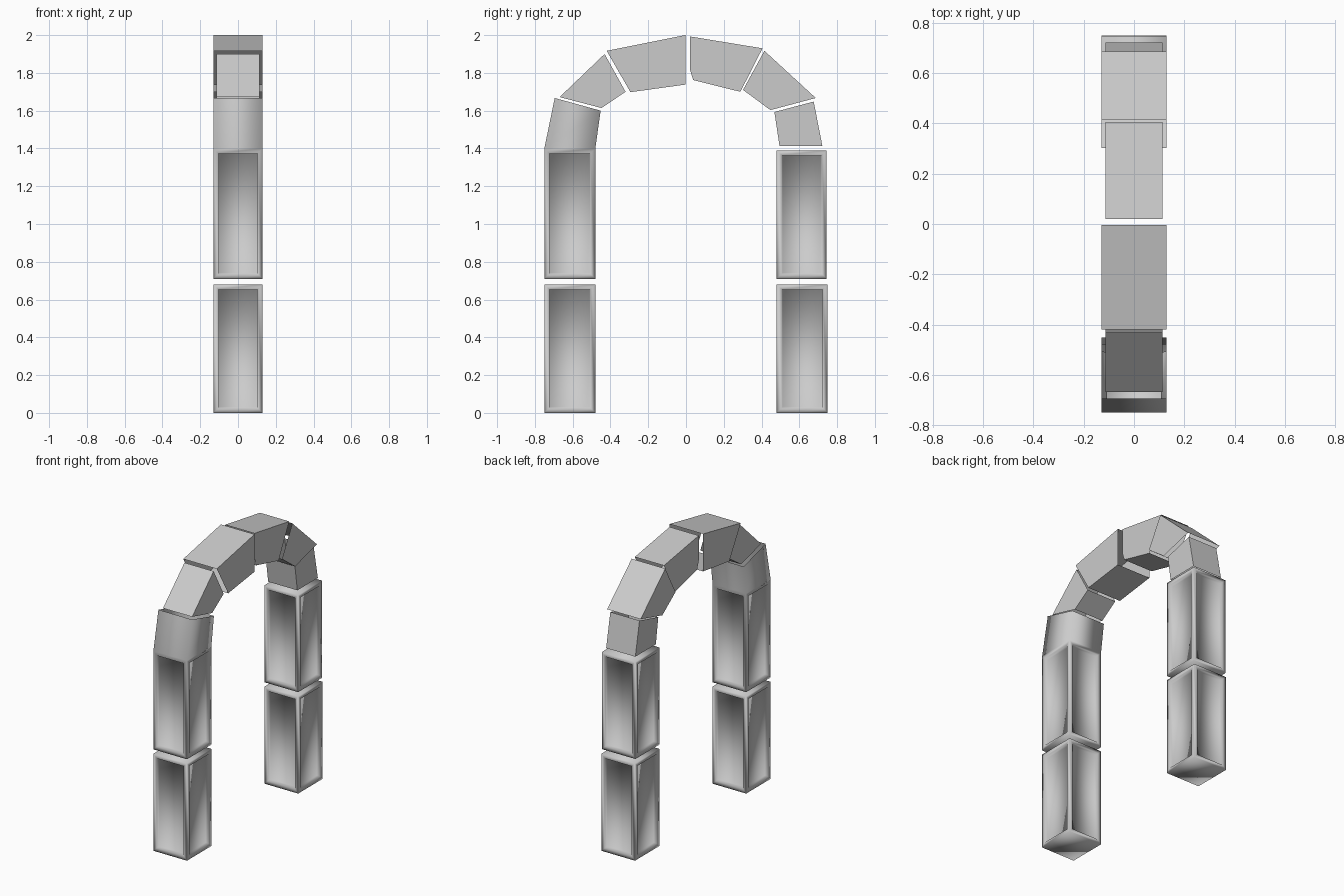
import bpy, bmesh
from math import radians

if "Cube" in bpy.data.objects:
    bpy.data.objects.remove(bpy.data.objects["Cube"])


def prism(bm, profile, half, open_edges=()):
    """Prism along x from a (y, z) outline, leaving the joint sides open."""
    a = [bm.verts.new((-half, y, z)) for y, z in profile]
    b = [bm.verts.new((half, y, z)) for y, z in profile]
    bm.faces.new(a)
    bm.faces.new(b[::-1])
    n = len(profile)
    for i in range(n):
        if i not in open_edges:
            bm.faces.new((a[i], b[i], b[(i + 1) % n], a[(i + 1) % n]))
    bmesh.ops.recalc_face_normals(bm, faces=bm.faces[:])


def finish(name, bm, angle=30):
    me = bpy.data.meshes.new(name)
    bm.to_mesh(me)
    bm.free()
    ob = bpy.data.objects.new(name, me)
    bpy.context.collection.objects.link(ob)
    me.shade_smooth()
    me.set_sharp_from_angle(angle=radians(angle))


def pillar(name, y0, y1, z0, z1, springer=None):
    """Pillar block with sunken side panels and an optional fused arch stone."""
    bm = bmesh.new()
    prism(bm, [(y0, z0), (y1, z0), (y1, z1), (y0, z1)], 0.13)
    sides = [f for f in bm.faces if abs(f.normal.z) < 0.5]
    top = next(f for f in bm.faces if f.normal.z > 0.5)
    bmesh.ops.inset_individual(bm, faces=sides, thickness=0.037, depth=0)
    bmesh.ops.inset_individual(bm, faces=sides, thickness=0.006, depth=-0.022)
    if springer:
        new = bmesh.ops.extrude_face_region(bm, geom=[top])["geom"]
        mid = (y0 + y1) / 2
        for v in new:
            if isinstance(v, bmesh.types.BMVert):
                v.co.y, v.co.z = springer[0] if v.co.y < mid else springer[1]
        if top.is_valid:
            bmesh.ops.delete(bm, geom=[top], context='FACES')
        # The joint towards the next stone is open
        cap = [f for f in new if isinstance(f, bmesh.types.BMFace)]
        bmesh.ops.delete(bm, geom=cap, context='FACES_ONLY')
    finish(name, bm, 100)


# Pillar blocks; the left upper one carries the first arch stone
pillar("left_pillar_lower", -0.75, -0.48, 0, 0.68)
pillar("right_pillar_lower", 0.48, 0.75, 0, 0.68)
pillar("left_pillar_upper", -0.75, -0.48, 0.71, 1.40,
       springer=((-0.695, 1.667), (-0.452, 1.60)))
pillar("right_pillar_upper", 0.48, 0.745, 0.71, 1.39)

# Arch stones: half width, side outline and open joint sides
stones = {
    "left_haunch_stone": (0.113, [(-0.669, 1.672), (-0.431, 1.90), (-0.32, 1.70), (-0.447, 1.614)], (1, 3)),
    "left_crown_stone": (0.13, [(-0.42, 1.917), (-0.003, 2.0), (-0.003, 1.738), (-0.294, 1.698)], (1, 3)),
    "right_crown_stone": (0.113, [(0.02, 1.993), (0.405, 1.93), (0.288, 1.70), (0.038, 1.762), (0.02, 1.82)], (1, 3, 4)),
    "right_haunch_stone": (0.13, [(0.415, 1.917), (0.687, 1.667), (0.447, 1.603), (0.302, 1.71)], (1, 3)),
    "right_springer_stone": (0.113, [(0.676, 1.648), (0.722, 1.413), (0.495, 1.413), (0.468, 1.593)], (1, 3)),
}
for name, (half, outline, joints) in stones.items():
    bm = bmesh.new()
    prism(bm, outline, half, joints)
    finish(name, bm)
